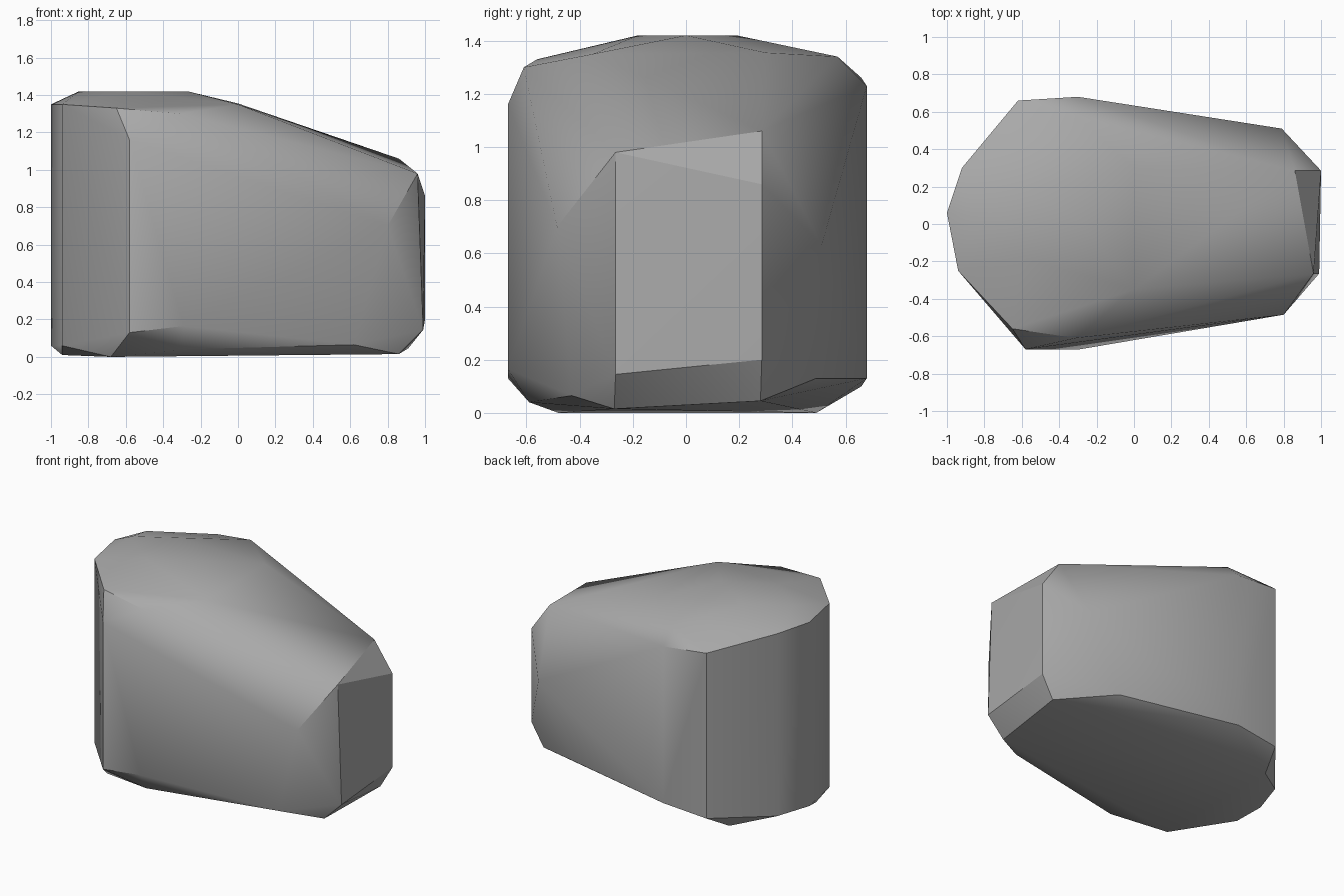
import bpy
import bmesh
import math

# Remove the default cube only
default_cube = bpy.data.objects.get("Cube")
if default_cube:
    bpy.data.objects.remove(default_cube, do_unlink=True)


def make_material(name, color):
    material = bpy.data.materials.new(name)
    material.use_nodes = True
    material.diffuse_color = color
    shader = next(n for n in material.node_tree.nodes if n.type == "BSDF_PRINCIPLED")
    shader.inputs["Base Color"].default_value = color
    shader.inputs["Roughness"].default_value = 0.9
    return material


def hull_object(name, points, material, smooth_angle):
    """Wrap the corner points in a convex skin and shade it by angle."""
    bm = bmesh.new()
    for point in points:
        bm.verts.new(point)
    result = bmesh.ops.convex_hull(bm, input=bm.verts[:])
    loose = {g for g in result["geom_interior"] + result["geom_unused"]
             if isinstance(g, bmesh.types.BMVert)}
    bmesh.ops.delete(bm, geom=list(loose), context="VERTS")
    bmesh.ops.recalc_face_normals(bm, faces=bm.faces[:])
    mesh = bpy.data.meshes.new(name)
    bm.to_mesh(mesh)
    bm.free()
    mesh.materials.append(material)
    obj = bpy.data.objects.new(name, mesh)
    bpy.context.collection.objects.link(obj)
    bpy.ops.object.select_all(action="DESELECT")
    obj.select_set(True)
    bpy.context.view_layer.objects.active = obj
    bpy.ops.object.shade_smooth_by_angle(angle=math.radians(smooth_angle))
    return obj


# Upright edges around the boulder: x, y, bottom z, top z
upright_edges = [
    (-1, .06, .06, 1.35),
    (-.94, -.25, .06, 1.35),
    (-.58, -.67, .13, 1.16),
    (-.62, .66, .1, 1.26),
    (-.3, .68, .13, 1.23),
    (-.92, .3, .06, 1.34),
    (1, .285, .2, .86),
]

# Chipped corners on the narrow end and the sides
side_corners = [
    (.96, -.265, .98),
    (.99, -.265, .145),
    (.8, -.485, .7),
    (.79, .51, .63),
    (.53, .49, .13),
    (-.29, -.67, .165),
    (.62, -.43, .065),
]

# Sloping crown
crown_corners = [
    (.86, .285, 1.06),
    (-.65, -.56, 1.33),
    (-.31, -.61, 1.3),
    (0, -.35, 1.35),
    (0, .3, 1.355),
    (-.3, .57, 1.34),
    (-.27, 0, 1.42),
    (-.6, -.18, 1.42),
    (-.6, .19, 1.42),
    (-.85, .04, 1.42),
]

# Ground contact
floor_corners = [
    (.91, .28, .045),
    (.86, -.27, .015),
    (-.3, -.59, .04),
    (-.68, -.48, 0),
    (-.68, .49, 0),
    (-.94, -.1, .01),
]

points = side_corners + crown_corners + floor_corners
for x, y, low, high in upright_edges:
    points += [(x, y, low), (x, y, high)]

stone_grey = make_material("stone grey", (.4, .4, .4, 1))
hull_object("boulder", points, stone_grey, 30)
